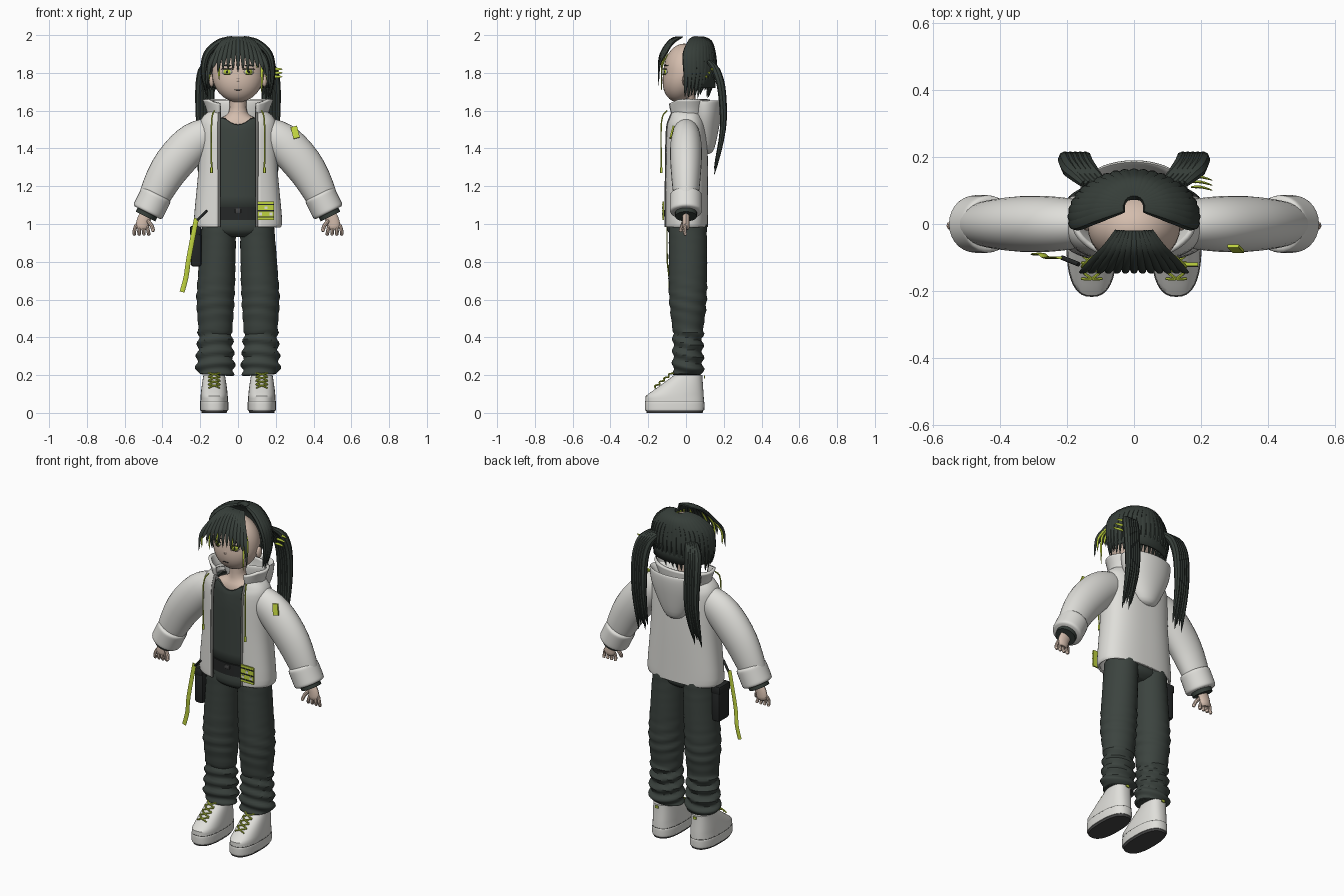
import bpy, bmesh, random
from math import sin, cos, pi, asin, radians
from mathutils import Vector, Matrix

random.seed(4)
start_cube = bpy.data.objects.get("Cube")
if start_cube:
    bpy.data.objects.remove(start_cube)
made = []


def material(name, *colour):
    m = bpy.data.materials.new(name)
    m.use_nodes = True
    m.diffuse_color = (*colour, 1)
    shader = next(node for node in m.node_tree.nodes if node.type == 'BSDF_PRINCIPLED')
    shader.inputs["Base Color"].default_value = (*colour, 1)
    shader.inputs["Roughness"].default_value = .8
    return m


dark = material("dark hair green", .037, .048, .041)
cloth = material("dark cloth green", .045, .057, .05)
black = material("near black", .018, .02, .02)
white = material("off white", .74, .735, .7)
grey = material("stitch grey", .17, .17, .16)
rubber = material("rubber grey", .06, .06, .06)
skin = material("skin", .66, .51, .42)
lime = material("lime", .53, .66, .05)


def finish(name, bm, mat, mirror=False, thick=0):
    bmesh.ops.recalc_face_normals(bm, faces=bm.faces)
    mesh = bpy.data.meshes.new(name)
    bm.to_mesh(mesh)
    bm.free()
    mesh.materials.append(mat)
    ob = bpy.data.objects.new(name, mesh)
    bpy.context.collection.objects.link(ob)
    if thick:
        mod = ob.modifiers.new("thickness", 'SOLIDIFY')
        mod.thickness, mod.offset = thick, 0
    if mirror:
        ob.modifiers.new("mirror", 'MIRROR').use_mirror_merge = False
    made.append(ob)
    return ob


def smooth(rows, k=4):
    """Catmull-Rom interpolation of rows of numbers."""
    padded = [rows[0], *rows, rows[-1]]
    out = []
    for before, start, end, after in zip(padded, padded[1:], padded[2:], padded[3:]):
        for step in range(k):
            t = step / k
            out.append([((q+q) + (r-o)*t + (o+o - 5*q + 4*r - s)*t*t + (3*q - o - 3*r + s)*t*t*t) / 2
                        for o, q, r, s in zip(before, start, end, after)])
    return out + [list(rows[-1])]


def bridge_rings(bm, rings, closed=True, cap=True):
    loops = [[bm.verts.new(co) for co in ring] for ring in rings]
    n = len(loops[0])
    for a, b in zip(loops, loops[1:]):
        for i in range(n if closed else n - 1):
            j = (i + 1) % n
            bm.faces.new((a[i], a[j], b[j], b[i]))
    if cap and closed:
        bm.faces.new(loops[0])
        bm.faces.new(loops[-1])


def loft(name, rows, mat, x=0, y=0, n=40, k=4, power=1, gap=0, cap=True, warp=None, **options):
    """Rows are height, half width and half depth; gap is the half width left open in front."""
    bm, rings = bmesh.new(), []
    for z, rx, ry in smooth(rows, k):
        first = asin(min(1, gap / rx) ** (1 / power))
        ring = []
        for i in range(n):
            t = first + 2 * (pi - first) * i / (n - 1 if gap else n)
            s, c = sin(t), -cos(t)
            co = Vector((x + rx * abs(s)**power * (1 if s > 0 else -1),
                         y + ry * abs(c)**power * (1 if c > 0 else -1), z))
            ring.append(warp(co) if warp else co)
        rings.append(ring)
    bridge_rings(bm, rings, not gap, cap)
    return finish(name, bm, mat, **options)


def add_tube(bm, path, wide, flat=1, ref=(0, 1, 0), n=8, k=4):
    """Tube along a smoothed path; wide is a radius or a rule, flat squeezes it along ref."""
    points, rings = [Vector(p) for p in smooth(path, k)], []
    last = len(points) - 1
    for i, point in enumerate(points):
        d = (points[min(i + 1, last)] - points[max(i - 1, 0)]).normalized()
        side = Vector(ref).cross(d).normalized()
        up = d.cross(side) * flat
        w = wide(i / last) if callable(wide) else wide
        rings.append([point + w * (side * cos(2*pi*j/n) + up * sin(2*pi*j/n)) for j in range(n)])
    bridge_rings(bm, rings)


def tube(name, path, mat, wide, flat=1, n=10, k=4, **options):
    bm = bmesh.new()
    add_tube(bm, path, wide, flat, n=n, k=k)
    return finish(name, bm, mat, **options)


def box(name, at, size, mat, turn=(0, 0), bevel=0, **options):
    bm = bmesh.new()
    bmesh.ops.create_cube(bm, size=1, matrix=Matrix.Diagonal((*size, 1)))
    if bevel:
        bmesh.ops.bevel(bm, geom=bm.edges[:], offset=bevel, segments=2, affect='EDGES', profile=.5)
    turned = Matrix.Rotation(turn[1], 4, 'Y') @ Matrix.Rotation(turn[0], 4, 'X')
    bm.transform(Matrix.Translation(at) @ turned)
    return finish(name, bm, mat, **options)


def ball(name, at, size, mat, warp=None, **options):
    bm = bmesh.new()
    bmesh.ops.create_uvsphere(bm, u_segments=32, v_segments=20, radius=1,
                              matrix=Matrix.Translation(at) @ Matrix.Diagonal((*size, 1)))
    for v in bm.verts:
        v.co = warp(v.co) if warp else v.co
    return finish(name, bm, mat, **options)


def strand(width):
    return lambda t: width * min(1, .5 + 2*t) * (1.05 - t**4)


def rounded(width):
    return lambda t: width * (1.05 - .4 * abs(2*t - 1)**6)


# Head with the chin pushed forward, neck and chest
middle, half_wide, half_deep, half_high = 1.8, .138, .11, .155


def chin(z):
    return .2 * max(0, middle - z)


ball("head", (0, -.01, middle), (half_wide, half_deep, half_high), skin, lambda v: v - Vector((0, chin(v.z), 0)))
loft("neck_and_chest", [(1.42, .15, .07), (1.53, .14, .07), (1.59, .05, .05), (1.7, .05, .05)], skin)
ball("ears", (.14, 0, 1.76), (.014, .02, .034), skin, mirror=True)
tube("nose", [(0, -.11, 1.79), (0, -.12, 1.76), (0, -.11, 1.75)], skin, .007)


def face_patch(name, x, z, w, h, mat, layer, mirror=True, n=20):
    """Thin ellipse laid onto the front of the head."""
    bm, ring = bmesh.new(), []
    for i in range(n):
        px, pz = x + w * cos(2*pi*i/n), z + h * sin(2*pi*i/n)
        bulge = (1 - (px / half_wide)**2 - ((pz - middle) / half_high)**2) ** .5
        ring.append(bm.verts.new((px, -.01 - half_deep * bulge - chin(pz) - .002 * layer, pz)))
    bm.faces.new(ring)
    finish(name, bm, mat, mirror, .002)


eye = .058
face_patch("eye_whites", eye, 1.805, .026, .015, white, 1)
face_patch("irises", eye, 1.805, .018, .016, lime, 2)
face_patch("pupils", eye, 1.805, .006, .008, black, 3)
face_patch("upper_lashes", eye, 1.82, .032, .003, black, 4)
face_patch("lower_lashes", eye, 1.79, .018, .001, black, 3)
face_patch("brows", eye, 1.84, .03, .003, dark, 2)
face_patch("mouth", 0, 1.71, .02, .002, black, 2, False)

# Back hair: inner half shell covered by tapered strands
arc = [pi / 2 * i / 8 for i in range(8)]
loft("hair_shell", [(1.72 + .26 * sin(a), .17 * cos(a)**.6, .12 * cos(a)**.6) for a in arc], dark,
     y=.03, k=1, gap=1, thick=.012)
bm = bmesh.new()
for i in range(23):
    t = radians(82 + 196 * i / 22)
    dx, dy, tip = sin(t), -cos(t), 1.69 + random.uniform(-.03, .03)
    add_tube(bm, [(.03*dx, .05 + .03*dy, 1.985), (.1*dx, .04 + .08*dy, 1.96), (.165*dx, .02 + .12*dy, 1.9),
                  (.185*dx, .02 + .13*dy, middle), (.17*dx, .01 + .11*dy, tip)], strand(.022), .85, (dx, dy, .8))
finish("back_hair", bm, dark)

# Fringe: strands fanning forward from the crown, lime locks underneath
bm, locks = bmesh.new(), bmesh.new()
for i in range(13):
    u = (i - 6) / 6
    drop = .04 * u * u
    tip = (1.74 if abs(u) == 1 else 1.82) + random.uniform(-.02, .01)
    path = [(.05*u, -.02, 1.99), (.08*u, -.07, 1.98 - drop/2), (.12*u, -.11, 1.94 - drop),
            (.15*u, -.14, 1.88 - drop), (.16*u, -.145, tip)]
    add_tube(bm, path, strand(.015), .5, (0, -1, .8))
    if i in (0, 2, 4, 8, 10, 11, 12):
        low = 1.69 if i == 11 else 1.76 if i in (0, 2, 12) else tip
        add_tube(locks, [(x, y + .015, z) for x, y, z in path[2:4]] + [(.15*u, -.13, low)],
                 strand(.008), .5, (0, -1, .8))
finish("fringe", bm, dark)
finish("fringe_locks", locks, lime)

# Pigtails and leaf-shaped clip
bm = bmesh.new()
for i in range(5):
    o, tip = (i - 2) * .015, 1.26 + random.uniform(-.05, .05)
    add_tube(bm, [(.12 + o, .12, 1.86), (.16 + o, .16, 1.81), (.175 + o, .19, 1.7), (.175 + o, .195, 1.5),
                  (.18 + o, .15, tip)], strand(.022), 1, (0, 1, .1))
finish("pigtails", bm, dark, True)
bm = bmesh.new()
for i in range(3):
    y, z = .14 - .015 * i, 1.82 - .02 * i
    add_tube(bm, [(.17, y, z), (.2, y, z), (.235, y - .01, z)], strand(.008), .5)
finish("hair_clip", bm, lime)


# Shirt with a scooped neckline
def scoop(v):
    if v.z > 1.5 and v.y < 0:
        v.z -= .035 * max(0, 1 - (v.x / .07)**2)
    return v


loft("shirt", [(1.06, .17, .09), (1.5, .16, .09), (1.56, .12, .08)], cloth, cap=False, warp=scoop, thick=.006)


# Trousers with crumpled knees and ankles, belt and buckle
def crumple(v):
    depth = .09 if v.z < .42 else .035 if .52 < v.z < .72 else .012
    fold = depth * sin(v.z * 100 + 14 * v.x + 22 * v.y)
    x, y = v.x + (v.x - .12) * fold, v.y * (1 + fold)
    x -= .05 * max(0, v.z - .6)
    return Vector((max(x, .004), y, v.z + .06 * (x - .12)))


loft("trouser_legs", [(.2, .08, .07), (.23, .1, .08), (.42, .09, .08), (.62, .1, .1), (1, .09, .1)], cloth,
     x=.12, y=.01, k=16, mirror=True, warp=crumple)
loft("hips", [(.93, .1, .06), (.97, .18, .1), (1.07, .18, .09)], cloth)
loft("belt", [(1.02, .18, .1), (1.09, .18, .1)], black)
box("buckle", (0, -.1, 1.07), (.03, .015, .025), rubber, bevel=.003)

# Open jacket body, zip edges and hem
jacket, opening = [(.985, .22, .11), (1.03, .227, .11), (1.3, .203, .11), (1.5, .2, .105), (1.56, .185, .09),
                   (1.595, .145, .08)], .1
loft("jacket", jacket, white, n=48, power=.8, gap=opening, thick=.012)
edge = [(opening, -.002 - ry * (1 - (opening / rx)**2.5)**.4, z) for z, rx, ry in jacket]
tube("zip_edges", edge, grey, .008, mirror=True)
loft("hem_seam", [(z, .228, .112) for z in (1.02, 1.026)], grey, n=48, power=.8, gap=opening, thick=.006)

# Flared collar and hanging hood
loft("collar", [(1.56, .15, .09), (1.61, .16, .105), (1.66, .18, .11)], white, y=.01, gap=.095, thick=.016,
     warp=lambda v: v - Vector((0, 0, max(0, -.04 - v.y) / 2)))
loft("hood", [(1.37, .02, .02), (1.4, .07, .05), (1.54, .14, .08), (1.63, .16, .09), (1.65, .15, .08),
              (1.57, .09, .05)], white, y=.1)

# Sleeves, cuffs and hands
tube("sleeves", [(.15, 0, 1.48), (.25, 0, 1.42), (.37, 0, 1.28), (.46, 0, 1.11)], white,
     lambda t: .085 + .025 * sin(pi * t) - .01 * t, .8, n=28, mirror=True)
tube("cuffs", [(.43, 0, 1.16), (.48, 0, 1.06)], white, lambda t: .086 - .012 * (2*t - 1)**8, n=28, k=16, mirror=True)
tube("inner_cuffs", [(.46, 0, 1.1), (.49, 0, 1.04)], dark, .058, n=20, mirror=True)
bm = bmesh.new()
add_tube(bm, [(.47, 0, 1.07), (.5, 0, 1.02), (.51, 0, .97)], rounded(.033), .55, n=14)
for i in range(4):
    x = .484 + .018 * i
    add_tube(bm, [(x, 0, 1), (x + .006*i - .008, -.008, .965), (x + .008*i - .013, 0, .94)], rounded(.009))
add_tube(bm, [(.48, -.01, 1.02), (.457, -.02, .99), (.448, -.03, .96)], rounded(.01))
finish("hands", bm, skin, True)


# Shoes: tread, sole, sloping upper, laces and heel tabs
def shoe(name, rows, mat):
    def slope(v):
        return Vector((v.x, .097 + (v.y - .097) * (1 - 4.2 * max(0, v.z - .09)), v.z))
    loft(name, [(z, w, w + .082) for z, w in rows], mat, x=.126, y=-.06, power=.8, warp=slope, mirror=True)


shoe("treads", [(0, .066), (.018, .071)], rubber)
shoe("soles", [(.012, .073), (.02, .075), (.055, .075), (.062, .072)], white)
shoe("sole_seams", [(.06, .074), (.064, .074)], grey)
shoe("uppers", [(.06, .073), (.1, .071), (.15, .065), (.2, .057)], white)
bm = bmesh.new()
for i in range(4):
    y, z = -.163 + .024 * i, .138 + .02 * i
    for s in (-.03, .03):
        add_tube(bm, [(.126 - s, y, z - .006), (.126, y, z + .007), (.126 + s, y + .024, z + .012)], .0045, n=6)
finish("laces", bm, lime, True)
box("heel_tabs", (.126, .097, .19), (.02, .006, .014), lime, mirror=True)

# Drawstrings, sleeve tag and striped hip tag
tube("drawstrings", [(.125, -.1, 1.6), (.14, -.13, 1.54), (.14, -.13, 1.28)], lime, .004, n=6, mirror=True)
tube("drawstring_ends", [(.14, -.13, 1.3), (.14, -.13, 1.27)], lime, .007, mirror=True)
box("sleeve_tag", (.303, -.074, 1.485), (.035, .009, .065), lime, (-.25, -.25))
box("hip_tag", (.147, -.12, 1.07), (.088, .009, .1), lime)
for i in range(3):
    box("hip_tag_stripe", (.147, -.126, 1.037 + .033*i), (.088, .003, .006), black)
    box("hip_tag_square", (.12 + .027*i, -.126, 1.053 + .033*(i % 2)), (.016, .003, .014), white)

# Side pouch, clip and hanging strap
box("pouch", (-.222, -.01, .88), (.055, .1, .21), black, bevel=.012)
box("pouch_flap", (-.225, -.01, .965), (.06, .106, .05), black, bevel=.01)
tube("strap_clip", [(-.165, -.12, 1.07), (-.215, -.1, 1.02)], black, .007)
tube("hanging_strap", [(-.22, -.1, 1.03), (-.26, -.1, .82), (-.275, -.09, .72), (-.296, -.09, .64)], lime, .013, .3)

# Smooth shading with crisp creases
bpy.ops.object.select_all(action='DESELECT')
for ob in made:
    ob.select_set(True)
bpy.context.view_layer.objects.active = made[0]
bpy.ops.object.shade_smooth_by_angle(angle=radians(40))
